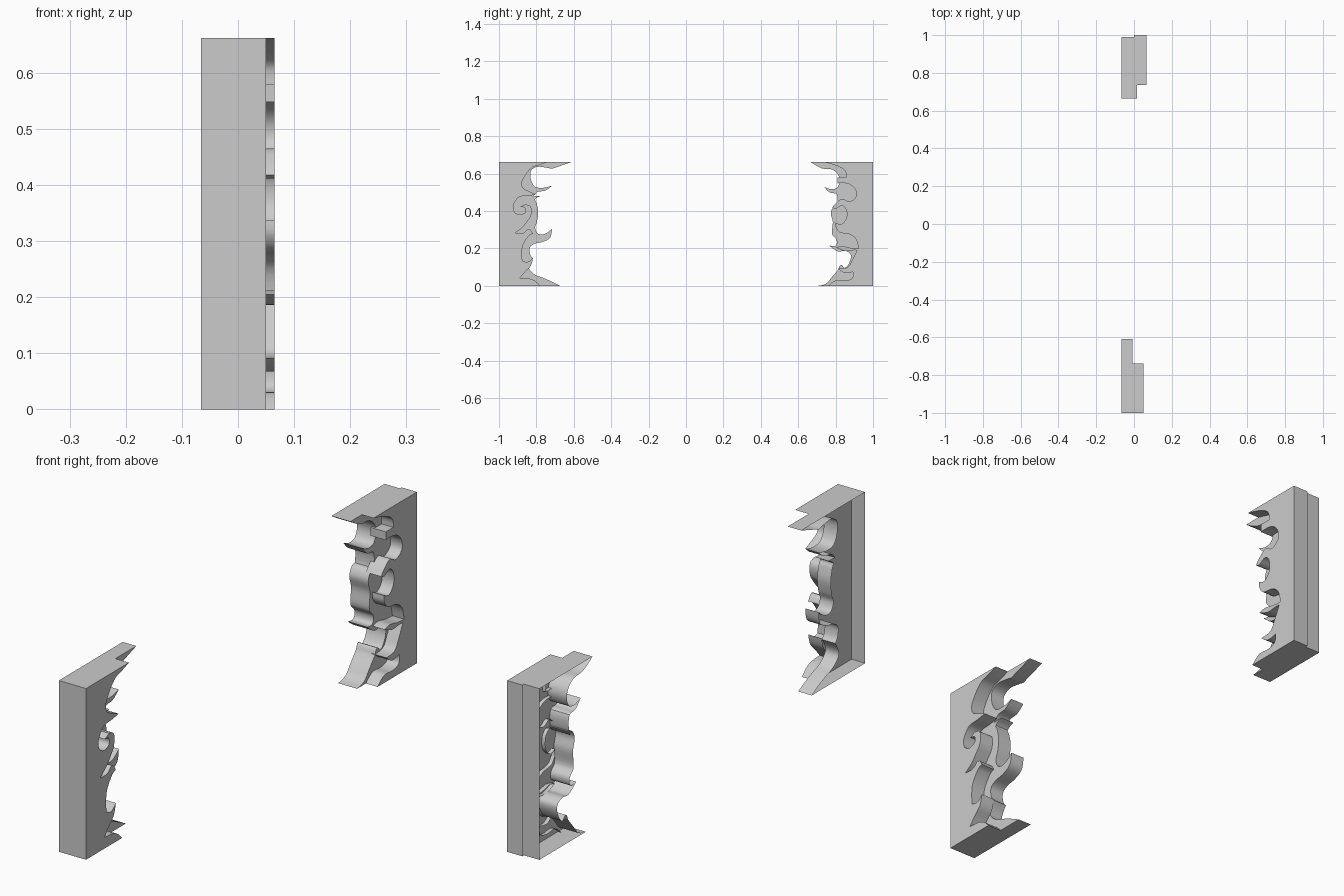
import bpy, bmesh
from mathutils import Vector

H = 0.662


def smooth_outline(pts, steps=4):
    """Closed spline through (y, z) points; a third value marks a sharp corner."""
    n, out = len(pts), []
    P = [Vector(p[:2]) for p in pts]
    sharp = [len(p) > 2 for p in pts]

    def tangent(i, other):
        if sharp[i]:
            return None
        t = P[(i + 1) % n] - P[i - 1]
        return t.normalized() * (P[other] - P[i]).length * 0.9

    for i in range(n):
        j = (i + 1) % n
        a, b = P[i], P[j]
        if sharp[i] and sharp[j]:
            out.append(a)
            continue
        ta, tb = tangent(i, j), tangent(j, i)
        if ta is None:
            ta = (b - a) * 1.5 - tb * 0.5
        if tb is None:
            tb = (b - a) * 1.5 - ta * 0.5
        for k in range(steps):
            t = k / steps
            t2, t3 = t * t, t * t * t
            out.append(a * (2 * t3 - 3 * t2 + 1) + ta * (t3 - 2 * t2 + t)
                       + b * (3 * t2 - 2 * t3) + tb * (t3 - t2))
    return out


def shell(name, edge, wall_y, x0, x1):
    """Ragged edge closed by an outer wall, run along x; capped at x1, open at x0."""
    outline = smooth_outline(edge + [(wall_y, H, 1), (wall_y, 0, 1)])
    if edge[0][0] > 0:          # keep the winding the same on both sides
        outline.reverse()
    bm = bmesh.new()
    back, cap = [[bm.verts.new((x, p.x, p.y)) for p in outline] for x in (x0, x1)]
    for i in range(len(outline)):
        bm.faces.new((back[i - 1], back[i], cap[i], cap[i - 1]))
    bm.faces.new(cap)
    me = bpy.data.meshes.new(name)
    bm.to_mesh(me)
    bm.free()
    ob = bpy.data.objects.new(name, me)
    bpy.context.collection.objects.link(ob)
    bpy.ops.object.select_all(action='DESELECT')
    bpy.context.view_layer.objects.active = ob
    ob.select_set(True)
    bpy.ops.object.shade_smooth_by_angle(angle=0.6)


# Ragged edges, listed from bottom to top
front_deep = [
    (-.674, 0, 1), (-.727, .027), (-.765, .043), (-.807, .059), (-.84, .096),
    (-.818, .146, 1), (-.832, .165), (-.835, .205), (-.81, .225), (-.765, .235),
    (-.727, .257), (-.717, .305, 1), (-.754, .278), (-.79, .278), (-.807, .31),
    (-.797, .342), (-.79, .395), (-.80, .444), (-.807, .462), (-.775, .481, 1),
    (-.818, .478, 1), (-.791, .503), (-.754, .508), (-.717, .535, 1),
    (-.765, .524), (-.807, .53), (-.829, .567), (-.829, .615), (-.797, .636),
    (-.754, .633), (-.717, .626, 1), (-.61, .662, 1)]

front_shallow = [
    (-.78, 0, 1), (-.805, .025), (-.835, .038), (-.888, .042, 1), (-.86, .075),
    (-.83, .107), (-.818, .15, 1), (-.845, .128), (-.875, .134, 1), (-.873, .214),
    (-.84, .267), (-.818, .278, 1), (-.84, .303), (-.87, .283), (-.914, .283, 1),
    (-.877, .31), (-.85, .342), (-.829, .375), (-.829, .422), (-.86, .435, 1),
    (-.885, .422, 1), (-.86, .415), (-.86, .392), (-.888, .38), (-.918, .396),
    (-.922, .433), (-.893, .474), (-.845, .481), (-.80, .488, 1),
    (-.845, .508), (-.872, .524), (-.877, .556), (-.85, .604), (-.818, .635),
    (-.78, .647), (-.738, .662, 1)]

back_deep = [
    (.706, 0, 1), (.75, .012), (.781, .048), (.813, .086), (.828, .112),
    (.85, .096), (.876, .13), (.88, .168), (.85, .187), (.813, .184),
    (.765, .216, 1), (.80, .215), (.805, .245), (.781, .275), (.785, .342),
    (.774, .39), (.79, .422), (.813, .428, 1), (.80, .41, 1), (.81, .44),
    (.805, .49), (.77, .498), (.738, .53, 1), (.775, .517), (.807, .524),
    (.822, .56), (.813, .595), (.78, .622), (.727, .628), (.665, .662, 1)]

back_shallow = [
    (.76, 0, 1), (.802, .03), (.85, .028), (.888, .04), (.893, .075, 1),
    (.85, .068), (.813, .092, 1), (.865, .10), (.89, .14), (.915, .19, 1),
    (.89, .19), (.85, .187), (.802, .205, 1), (.835, .212), (.88, .203),
    (.922, .20, 1), (.908, .25), (.877, .275), (.823, .285), (.802, .31),
    (.80, .338, 1), (.83, .33), (.857, .36), (.857, .405), (.835, .428),
    (.80, .412), (.781, .418, 1), (.80, .44), (.835, .465), (.872, .45),
    (.908, .475), (.905, .515), (.87, .545), (.81, .548, 1), (.81, .58, 1),
    (.856, .58, 1), (.85, .615), (.81, .64), (.735, .662, 1)]

# The shallow layer sits in front of the deep one (towards +x)
shell("front_deep_layer", front_deep, -1.0, -.066, -.008)
shell("front_shallow_layer", front_shallow, -1.0, -.008, .05)
shell("back_deep_layer", back_deep, 0.99, -.066, .015)
shell("back_shallow_layer", back_shallow, 1.0, 0.0, .065)
